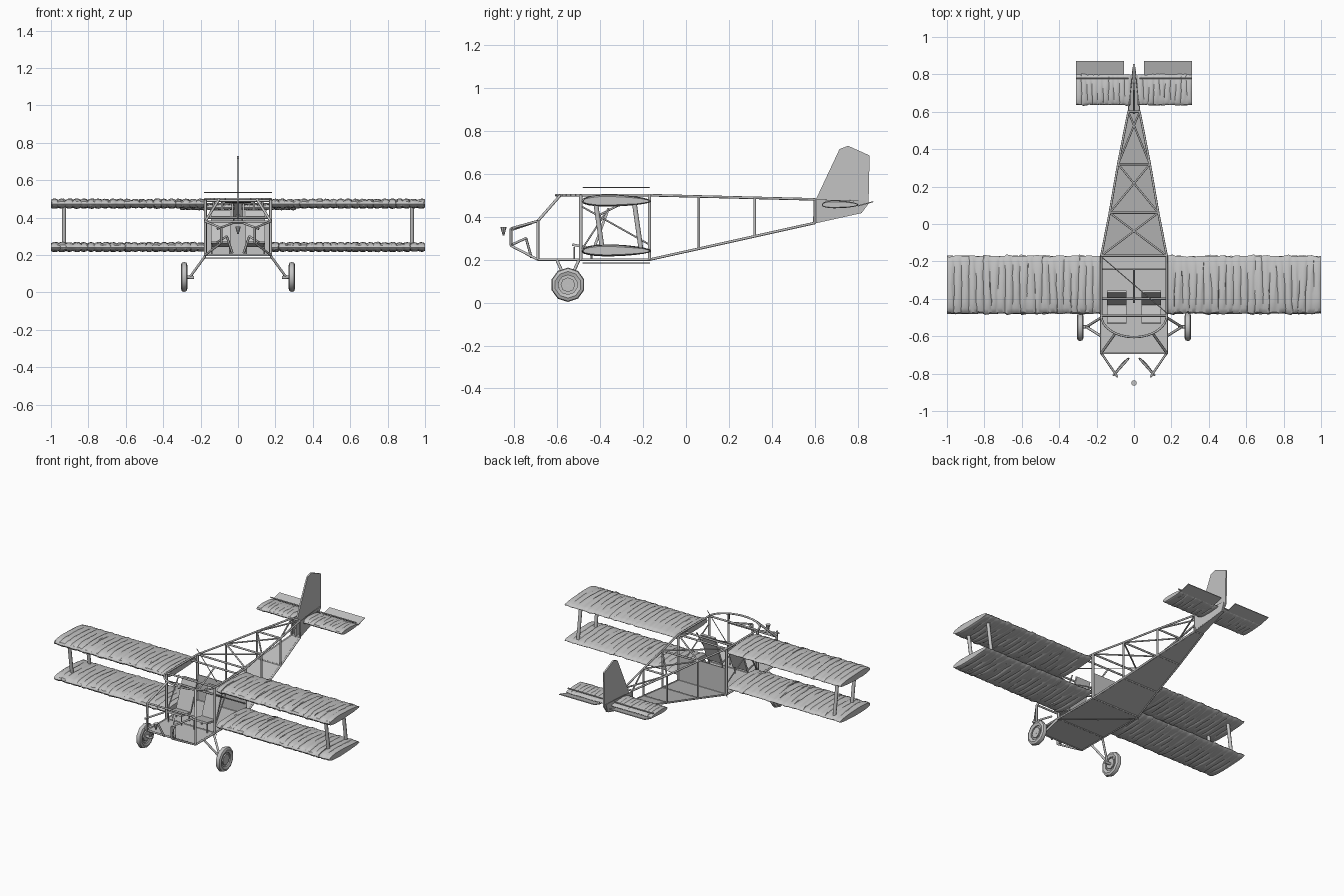
import bpy, bmesh, math, random
from mathutils import Vector

random.seed(4)
cube = bpy.data.objects.get("Cube")
if cube:
    bpy.data.objects.remove(cube, do_unlink=True)

GREY = (0.55, 0.55, 0.55, 1)
mat = bpy.data.materials.new("plain grey")
mat.use_nodes = True
mat.diffuse_color = GREY
mat.node_tree.nodes["Principled BSDF"].inputs["Base Color"].default_value = GREY


def finish(name, bm, smooth=None):
    bmesh.ops.recalc_face_normals(bm, faces=bm.faces)
    me = bpy.data.meshes.new(name)
    bm.to_mesh(me)
    bm.free()
    ob = bpy.data.objects.new(name, me)
    bpy.context.collection.objects.link(ob)
    me.materials.append(mat)
    if smooth:
        bpy.ops.object.select_all(action='DESELECT')
        ob.select_set(True)
        bpy.context.view_layer.objects.active = ob
        bpy.ops.object.shade_smooth_by_angle(angle=math.radians(smooth))
    return ob


def add_tube(bm, a, b, r):
    a, b = Vector(a), Vector(b)
    d = b - a
    m = d.to_track_quat('Z', 'Y').to_matrix().to_4x4()
    m.translation = (a + b) / 2
    bmesh.ops.create_cone(bm, cap_ends=True, segments=8, radius1=r, radius2=r,
                          depth=d.length, matrix=m)


def tubes(name, paths, r=0.006, mirror=True):
    """Round bars along each path, repeated on the other side if mirrored."""
    bm = bmesh.new()
    for path in paths:
        for a, b in zip(path, path[1:]):
            for s in ((1, -1) if mirror else (1,)):
                add_tube(bm, (a[0] * s, a[1], a[2]), (b[0] * s, b[1], b[2]), r)
    return finish(name, bm, 50)


def plate(name, pts, t=0.005):
    """Flat sheet with a little thickness."""
    bm = bmesh.new()
    bm.faces.new([bm.verts.new(p) for p in pts])
    ob = finish(name, bm)
    mod = ob.modifiers.new("thickness", 'SOLIDIFY')
    mod.thickness = t
    mod.offset = 0
    return ob


def fabric_wing(name, x0, x1, y0, y1, z, thick, ribs):
    """Loft of airfoil sections with creased fabric sagging between the ribs."""
    bm = bmesh.new()
    n, steps = 20, ribs * 5
    loops, slant, drift, lift = [], 0, 0, 0
    for i in range(steps + 1):
        t = i / steps
        phase = (i % 5) / 5
        if i % 5 == 0:
            slant = random.uniform(-0.4, 0.4)
            drift = random.uniform(-0.03, 0.03)
            lift = random.uniform(-0.05, 0.05)
        puff = 0.86 + 0.28 * abs(math.sin(math.pi * phase)) ** 0.6
        ring = []
        for k in range(n):
            a = 2 * math.pi * k / n
            c = 0.5 - 0.5 * math.cos(a)
            # blunt nose, fuller front, thin rear edge
            h = abs(math.sin(a)) ** 0.8 * (1.15 - 0.45 * c) * math.copysign(1, math.sin(a))
            h *= 1 if h > 0 else 0.8
            wave = puff + lift + random.uniform(-0.05, 0.05)
            x = x0 + (x1 - x0) * t
            if 0 < i < steps:
                x += (x1 - x0) / ribs * (slant * (c - 0.5) + random.uniform(-0.08, 0.08))
                x = min(max(x, min(x0, x1)), max(x0, x1))
            y = y0 + (y1 - y0) * (c + drift * (1 - 2 * c) * phase)
            ring.append(bm.verts.new((x, y, z + 0.5 * thick * h * wave)))
        loops.append(ring)
    for p, q in zip(loops, loops[1:]):
        for k in range(n):
            bm.faces.new((p[k], p[(k + 1) % n], q[(k + 1) % n], q[k]))
    bm.faces.new(loops[0])
    bm.faces.new(loops[-1])
    return finish(name, bm, 40)


# Wings and tailplane
for side, s in (("left", 1), ("right", -1)):
    for level, z in (("upper", 0.472), ("lower", 0.24)):
        fabric_wing(f"{level}_wing_{side}", s * 0.18, s, -0.48, -0.17, z, 0.054, 21)
    fabric_wing(f"tailplane_{side}", s * 0.02, s * 0.31, 0.635, 0.8, 0.455, 0.035, 10)
    plate(f"elevator_{side}", [(s * 0.053, 0.8, 0.45), (s * 0.31, 0.8, 0.45),
                               (s * 0.31, 0.872, 0.47), (s * 0.053, 0.872, 0.47)])
    tubes(f"elevator_hinge_{side}", [[(s * 0.03, 0.78, 0.475), (s * 0.31, 0.78, 0.475)]],
          0.004, False)

tubes("wing_struts", [[(0.93, -0.42, 0.46), (0.93, -0.39, 0.25)],
                      [(0.93, -0.24, 0.46), (0.93, -0.21, 0.25)]], 0.011)

# Fuselage frame: half widths and heights of the tapering rear body
stations = [(-0.17, 0.175), (0.06, 0.13), (0.32, 0.085), (0.6, 0.03)]


def top_z(y):
    return 0.5 - 0.025 * (y + 0.17)


def low_z(y):
    return 0.2 + 0.222 * (y + 0.17)


tops = [(w, y, top_z(y)) for y, w in stations]
lows = [(w, y, low_z(y)) for y, w in stations]
tubes("upper_longerons", [[(0.175, -0.49, 0.5)] + tops])
tubes("lower_longerons", [[(0.175, -0.69, 0.2)] + lows])
tubes("rear_uprights", [[a, b] for a, b in zip(tops, lows)])
tubes("rear_crossbars", [[p, (0, p[1], p[2])] for p in tops + lows])
tubes("rear_top_bracing", [[a, (-b[0], b[1], b[2])] for a, b in zip(tops, tops[1:])], 0.005)

# Cabin frame
tubes("cabin_uprights", [[(0.175, y, 0.2), (0.175, y, 0.5)] for y in (-0.49, -0.17)], 0.008)
tubes("cabin_crossbars", [[(0, -0.49, z), (0.175, -0.49, z)] for z in (0.2, 0.5)]
      + [[(0, -0.24, 0.49), (0.17, -0.24, 0.49)], [(0, -0.4, 0.4), (0.175, -0.4, 0.4)]])
tubes("cabin_centre_bar", [[(0, -0.24, 0.49), (0, -0.42, 0.4)]], 0.005, False)
tubes("cabin_side_bracing", [[(0.175, -0.49, 0.45), (0.175, -0.17, 0.27)],
                             [(0.175, -0.49, 0.24), (0.175, -0.36, 0.44)]], 0.004)
tubes("diagonal_wires", [[(-0.18, -0.17, z), (0.18, -0.48, z)] for z in (0.535, 0.185)],
      0.0025, False)

# Windshield and nose frame
arc = [(0.175 * math.cos(a), -0.49 - 0.115 * math.sin(a), 0.5)
       for a in [math.pi * k / 16 for k in range(17)]]
tubes("windshield_bow", [arc], 0.006, False)
tubes("windshield_posts", [[(0.1, -0.585, 0.5), (0.175, -0.69, 0.38), (0.175, -0.69, 0.2)]], 0.007)
tubes("nose_crossbars", [[(0, -0.69, z), (0.175, -0.69, z)] for z in (0.2, 0.38)])
tubes("engine_mount", [[(0.175, -0.69, 0.38), (0.09, -0.815, 0.345), (0.09, -0.815, 0.265),
                        (0.175, -0.69, 0.2)],
                       [(0.03, -0.72, 0.37), (0.11, -0.81, 0.34)],
                       [(0.03, -0.72, 0.21), (0.06, -0.745, 0.3), (0.11, -0.81, 0.27)]])
bm = bmesh.new()
bmesh.ops.create_cone(bm, cap_ends=True, segments=8, radius1=0.004, radius2=0.015, depth=0.04)
bmesh.ops.translate(bm, verts=bm.verts, vec=(0, -0.85, 0.333))
finish("nose_tip", bm)

# Sheet panels
plate("cabin_floor", [(-0.175, -0.69, 0.2), (0.175, -0.69, 0.2),
                      (0.175, -0.17, 0.2), (-0.175, -0.17, 0.2)])
plate("rear_belly", [(-0.175, -0.17, 0.2), (0.175, -0.17, 0.2), (0.03, 0.6, 0.371),
                     (0.01, 0.82, 0.42), (-0.01, 0.82, 0.42), (-0.03, 0.6, 0.371)])
plate("cabin_bulkhead", [(-0.17, -0.17, 0.2), (0.17, -0.17, 0.2),
                         (0.17, -0.17, 0.37), (-0.17, -0.17, 0.37)])

# Fin and tail post
plate("fin", [(0, 0.6, 0.47), (0, 0.715, 0.715), (0, 0.755, 0.73), (0, 0.855, 0.685),
              (0, 0.85, 0.46), (0, 0.82, 0.42), (0, 0.59, 0.37)], 0.01)
for s in (1, -1):
    plate("tail_side", [(s * 0.032, 0.59, 0.37), (s * 0.032, 0.6, 0.48),
                        (s * 0.006, 0.84, 0.475), (s * 0.006, 0.82, 0.42)], 0.004)

# Seats
for s in (1, -1):
    x0, x1 = s * 0.04, s * 0.145
    plate("seat_cushion", [(x0, -0.53, 0.27), (x1, -0.53, 0.27),
                           (x1, -0.43, 0.25), (x0, -0.43, 0.25)], 0.012)
    plate("seat_back", [(x0, -0.43, 0.25), (x1, -0.43, 0.25),
                        (x1, -0.36, 0.44), (x0, -0.36, 0.44)], 0.012)
tubes("seat_legs", [[(x, y, 0.2), (x, y, 0.26)] for x in (0.045, 0.14) for y in (-0.52, -0.44)], 0.004)

# Landing gear
tubes("gear_legs", [[(0.175, -0.6, 0.195), (0.255, -0.55, 0.085)],
                    [(0.175, -0.5, 0.195), (0.255, -0.55, 0.085)]], 0.007)
tubes("axles", [[(0.235, -0.55, 0.08), (0.3, -0.55, 0.083)]], 0.009)
# tyre cross-section: radius, offset along the axle
tyre = [(0.045, -0.012), (0.062, -0.018), (0.076, -0.012),
        (0.08, 0), (0.076, 0.012), (0.062, 0.018), (0.045, 0.012)]
for side, s in (("left", 1), ("right", -1)):
    bm = bmesh.new()
    rings = [[bm.verts.new((s * 0.288 + o, -0.55 + r * math.cos(a), 0.083 + r * math.sin(a)))
              for r, o in tyre] for a in [math.pi * (k + 0.5) / 5 for k in range(10)]]
    for p, q in zip(rings, rings[1:] + rings[:1]):
        for k in range(len(tyre)):
            j = (k + 1) % len(tyre)
            bm.faces.new((p[k], p[j], q[j], q[k]))
    finish(f"tyre_{side}", bm, 40)
    bm = bmesh.new()
    add_tube(bm, (s * 0.276, -0.55, 0.083), (s * 0.3, -0.55, 0.083), 0.034)
    add_tube(bm, (s * 0.284, -0.55, 0.083), (s * 0.292, -0.55, 0.083), 0.048)
    finish(f"hub_{side}", bm)
